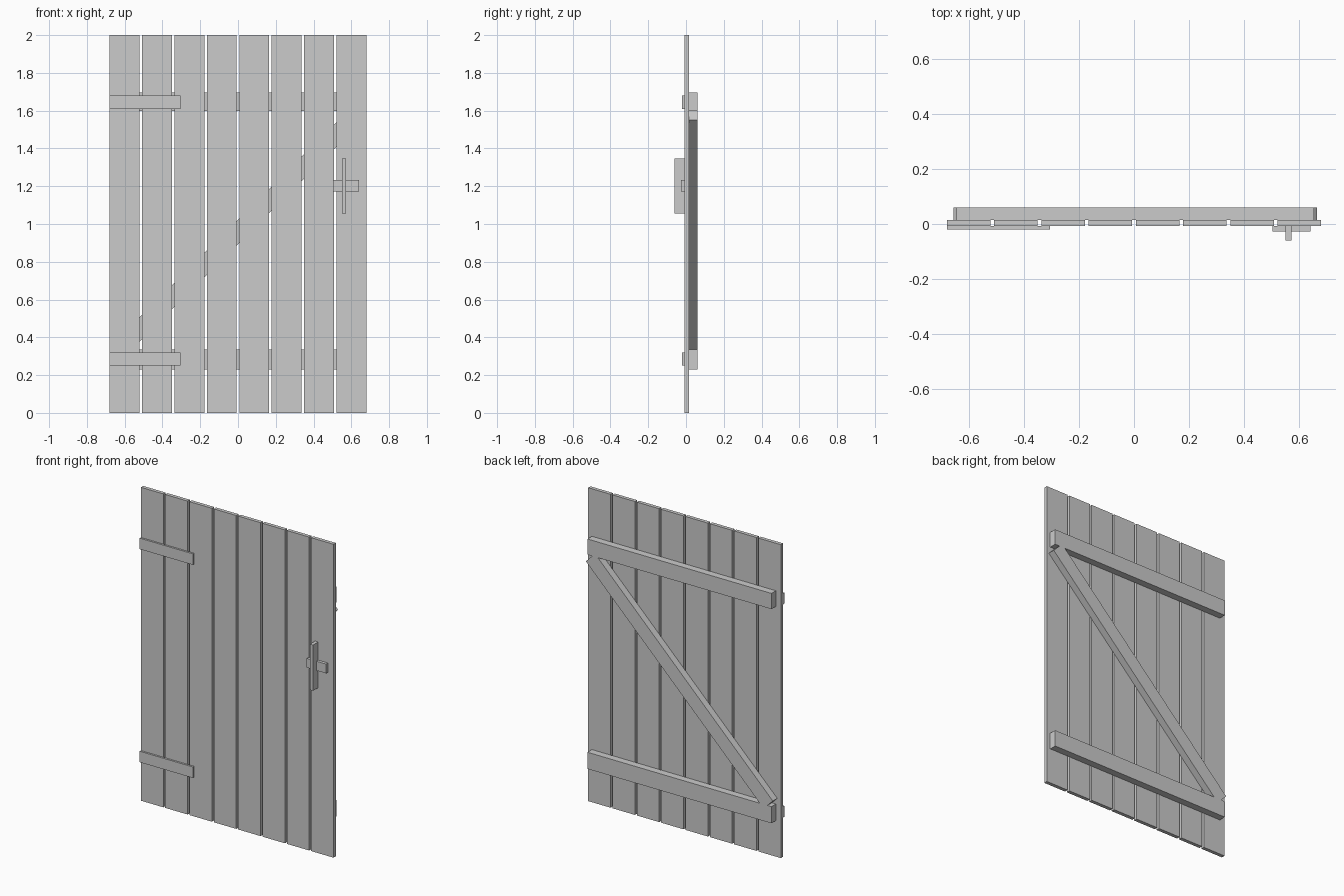
import bpy, bmesh, math
from mathutils import Matrix, Vector

if "Cube" in bpy.data.objects:
    bpy.data.objects.remove(bpy.data.objects["Cube"])


def box(name, x, y, z, angle=0.0):
    """Box spanning the given (min, max) ranges, tilted about y through its centre."""
    spans = (x, y, z)
    centre = Vector([(a + b) / 2 for a, b in spans])
    size = Vector([b - a for a, b in spans])
    bm = bmesh.new()
    bmesh.ops.create_cube(bm, size=1, matrix=Matrix.Rotation(angle, 4, 'Y') @ Matrix.Diagonal(size).to_4x4())
    mesh = bpy.data.meshes.new(name)
    bm.to_mesh(mesh)
    bm.free()
    obj = bpy.data.objects.new(name, mesh)
    obj.location = centre
    bpy.context.collection.objects.link(obj)
    return obj


FRONT, BACK = -0.008, 0.015   # plank faces
RAIL = (BACK, 0.06)           # depth of the timber frame behind

# Vertical planks with narrow gaps
count, width = 8, 0.158
pitch = (1.36 - width) / (count - 1)
for i in range(count):
    left = -0.68 + i * pitch
    box(f"plank_{i + 1}", (left, left + width), (FRONT, BACK), (0, 2))

# Horizontal ledges on the back, hinge straps on the front
for level, ledge_z, strap_z in (("lower", (0.23, 0.336), (0.25, 0.32)),
                                ("upper", (1.597, 1.697), (1.61, 1.68))):
    box(f"{level}_ledge", (-0.645, 0.654), RAIL, ledge_z)
    box(f"{level}_hinge_strap", (-0.68, -0.305), (-0.02, FRONT), strap_z)

# Diagonal brace from the lower hinge side to the upper latch side
half_len, half_w = 0.883, 0.046
box("diagonal_brace", (0.005 - half_len, 0.005 + half_len), RAIL,
    (0.963 - half_w, 0.963 + half_w), math.radians(-44.7))

# Latch bar and upright handle
box("latch_bar", (0.504, 0.641), (-0.027, FRONT), (1.173, 1.232))
box("handle", (0.55, 0.572), (-0.06, FRONT), (1.056, 1.348))
